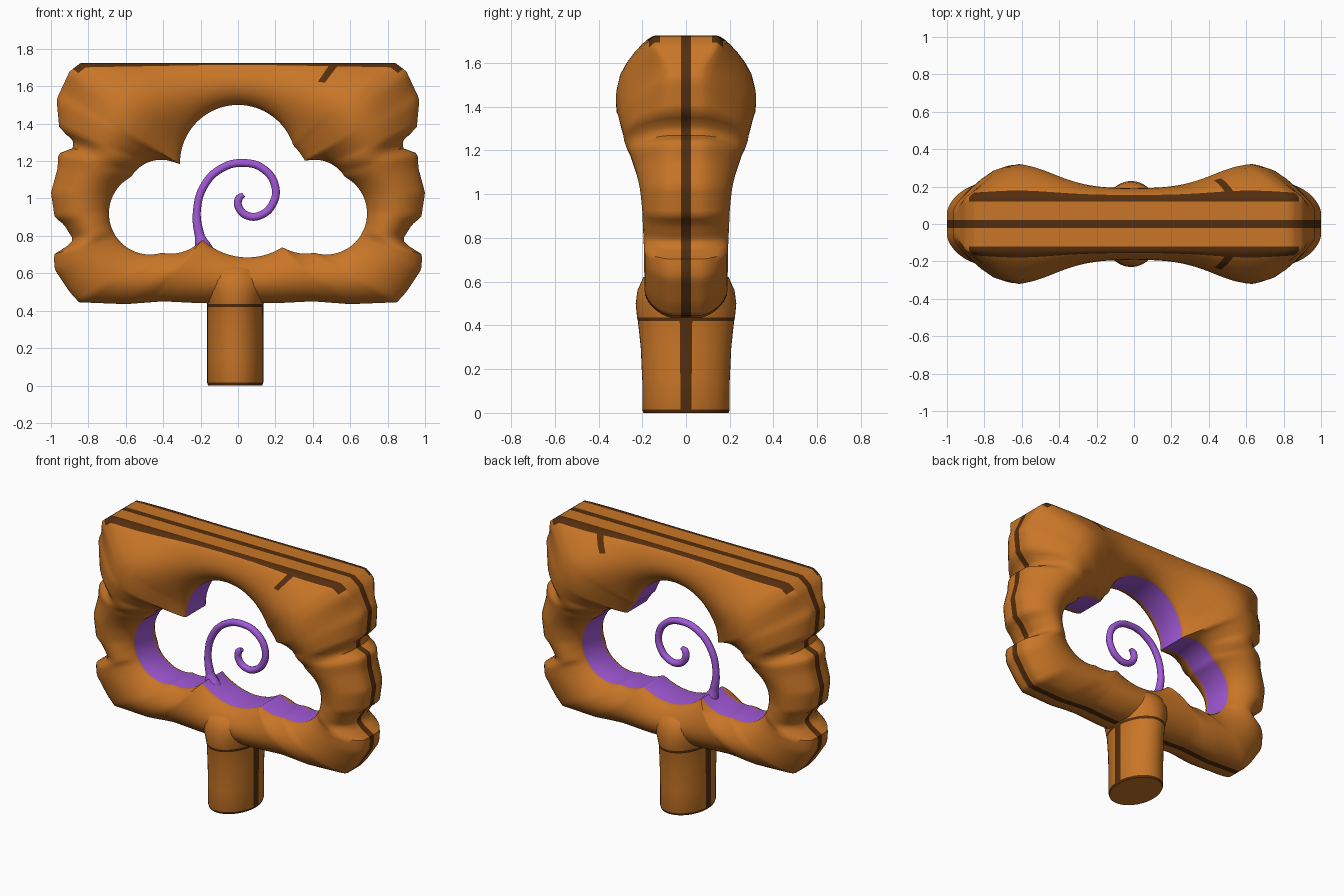
import bpy, bmesh, math

cube = bpy.data.objects.get("Cube")
if cube:
    bpy.data.objects.remove(cube, do_unlink=True)


def material(name, rgb):
    m = bpy.data.materials.new(name)
    m.use_nodes = True
    m.diffuse_color = (*rgb, 1)
    m.node_tree.nodes["Principled BSDF"].inputs["Base Color"].default_value = (*rgb, 1)
    return m


ORANGE, PURPLE, DARK = 0, 1, 2
MATERIALS = [material("warm orange", (0.58, 0.18, 0.02)),
             material("violet", (0.36, 0.10, 0.68)),
             material("dark brown", (0.09, 0.027, 0.004))]


def finish(bm, name, angle):
    bmesh.ops.recalc_face_normals(bm, faces=bm.faces)
    mesh = bpy.data.meshes.new(name)
    bm.to_mesh(mesh)
    bm.free()
    for m in MATERIALS:
        mesh.materials.append(m)
    obj = bpy.data.objects.new(name, mesh)
    bpy.context.collection.objects.link(obj)
    bpy.ops.object.select_all(action="DESELECT")
    obj.select_set(True)
    bpy.context.view_layer.objects.active = obj
    bpy.ops.object.shade_smooth_by_angle(angle=math.radians(angle))
    return obj


def smoothstep(v):
    v = min(max(v, 0), 1)
    return v * v * (3 - 2 * v)


# Cloud opening: union of circles (x, z, radius)
CLOUD = [(0, 1.19, 0.31), (0.05, 1.035, 0.35)]
for s in (-1, 1):
    CLOUD += [(s * 0.41, 1.02, 0.187), (s * 0.47, 0.92, 0.22), (s * 0.36, 0.93, 0.225)]

# Outer outline: lumpy right half, mirrored
HALF = [(0.84, 1.725), (0.9, 1.68), (0.97, 1.53), (0.955, 1.37), (0.885, 1.32),
        (0.88, 1.27), (0.96, 1.24), (0.965, 1.16), (1, 1.03), (0.98, 0.9), (0.93, 0.86),
        (0.88, 0.78), (0.92, 0.74), (0.985, 0.7), (0.98, 0.62), (0.9, 0.5),
        (0.85, 0.445), (0.6, 0.435), (0.4, 0.45), (0.2, 0.44)]
OUTLINE = HALF + [(-x, z) for x, z in reversed(HALF)]
MID_Z = 1.0


def cloud_radius(dx, dz):
    best = 0
    for cx, cz, r in CLOUD:
        along = cx * dx + (cz - MID_Z) * dz
        disc = along ** 2 - cx ** 2 - (cz - MID_Z) ** 2 + r * r
        if disc >= 0:
            best = max(best, along + math.sqrt(disc))
    return best


def outline_radius(dx, dz):
    best = 0
    for (ax, az), (bx, bz) in zip(OUTLINE, OUTLINE[1:] + OUTLINE[:1]):
        side_a = ax * dz - (az - MID_Z) * dx
        side_b = bx * dz - (bz - MID_Z) * dx
        if side_a * side_b <= 0 and side_a != side_b:
            f = side_a / (side_a - side_b)
            best = max(best, (ax + f * (bx - ax)) * dx + (az + f * (bz - az) - MID_Z) * dz)
    return best


# Puffy frame: cross-sections swept round the opening
STEPS, N = 288, 14
bm = bmesh.new()
rings, tops = [], []
for i in range(STEPS):
    a = 2 * math.pi * (i + 0.5) / STEPS
    dx, dz = math.cos(a), math.sin(a)
    r_in, r_out = cloud_radius(dx, dz), outline_radius(dx, dz)
    edge_z = MID_Z + r_out * dz
    h_in = 0.1
    h_out = 0.065 + 0.075 * smoothstep((edge_z - 1.55) / 0.15)
    front = []
    for k in range(N + 1):
        t = (1 - math.cos(math.pi * k / N)) / 2
        r = r_in + t * (r_out - r_in)
        x, z = r * dx, MID_Z + r * dz
        swell = math.exp(-(abs(x) - 0.62) ** 2 / 0.08 - (z - 1.43) ** 2 / 0.13)
        base = h_in + t * (h_out - h_in)
        peak = 0.19 + 0.13 * swell
        bulge = max(math.sin(math.pi * t), 0) ** 0.6
        front.append((x, -(base + (peak - base) * bulge), z))
    x, z = front[-1][0], front[-1][2]
    front += [(x, -(h_out - 0.02), z), (x, -0.022, z)]
    section = front + [(px, -py, pz) for px, py, pz in reversed(front)]
    rings.append([bm.verts.new(p) for p in section])
    tops.append((x, z))

count = len(rings[0])
for i in range(STEPS):
    j = (i + 1) % STEPS
    edge_x, edge_z = (tops[i][0] + tops[j][0]) / 2, min(tops[i][1], tops[j][1])
    for k in range(count):
        n = (k + 1) % count
        f = bm.faces.new((rings[i][k], rings[j][k], rings[j][n], rings[i][n]))
        depth = min(k, count - 2 - k)
        first_dark = N - 5 if abs(edge_x - 0.52) < 0.014 else N - 2
        if k == count - 1:
            f.material_index = PURPLE
        elif depth == N + 2 - 1 + 1 or k == count // 2 - 1:
            f.material_index = DARK
        elif edge_z > 1.69 and first_dark <= depth <= N:
            f.material_index = DARK
finish(bm, "cloud_frame", 50)

# Stem: oval post flaring into the frame (z, half width, half depth)
SEG = 48
PROFILE = [(0, 0.145, 0.195), (0.015, 0.15, 0.2), (0.15, 0.15, 0.2), (0.3, 0.15, 0.207),
           (0.42, 0.15, 0.22), (0.437, 0.152, 0.224), (0.5, 0.17, 0.23),
           (0.56, 0.18, 0.222), (0.62, 0.17, 0.195), (0.66, 0.13, 0.11)]
bm = bmesh.new()
loops = []
for z, w, d in PROFILE:
    angles = [2 * math.pi * i / SEG for i in range(SEG)]
    loops.append([bm.verts.new((-0.015 + w * math.cos(a), d * math.sin(a), z)) for a in angles])
for level, (low, high) in enumerate(zip(loops, loops[1:])):
    for i in range(SEG):
        n = (i + 1) % SEG
        f = bm.faces.new((low[i], low[n], high[n], high[i]))
        side_strip = level < 5 and abs(f.calc_center_median().y) < 0.02
        if level in (0, 4) or side_strip:
            f.material_index = DARK
bm.faces.new(loops[0])
bm.faces.new(loops[-1])
finish(bm, "stem", 50)

# Swirl: tapered tube curling up from the lower edge
PATH = [(-0.18, 0.72), (-0.205, 0.8), (-0.22, 0.93), (-0.18, 1.07), (-0.09, 1.16),
        (0.03, 1.19), (0.14, 1.155), (0.2, 1.06), (0.185, 0.97), (0.13, 0.915),
        (0.06, 0.905), (0.005, 0.95), (0.005, 1), (0.03, 1.02)]
curve = bpy.data.curves.new("swirl", "CURVE")
curve.dimensions = "3D"
curve.bevel_depth = 0.022
curve.bevel_resolution = 3
curve.resolution_u = 8
curve.use_fill_caps = True
spline = curve.splines.new("BEZIER")
spline.bezier_points.add(len(PATH) - 1)
for i, (point, (x, z)) in enumerate(zip(spline.bezier_points, PATH)):
    point.co = (x, 0, z)
    point.handle_left_type = point.handle_right_type = "AUTO"
    point.radius = 2.4 if i == 0 else 1.25 if i == 1 else 0.6 if i == len(PATH) - 1 else 1
curve.materials.append(MATERIALS[PURPLE])
swirl = bpy.data.objects.new("swirl", curve)
bpy.context.collection.objects.link(swirl)
